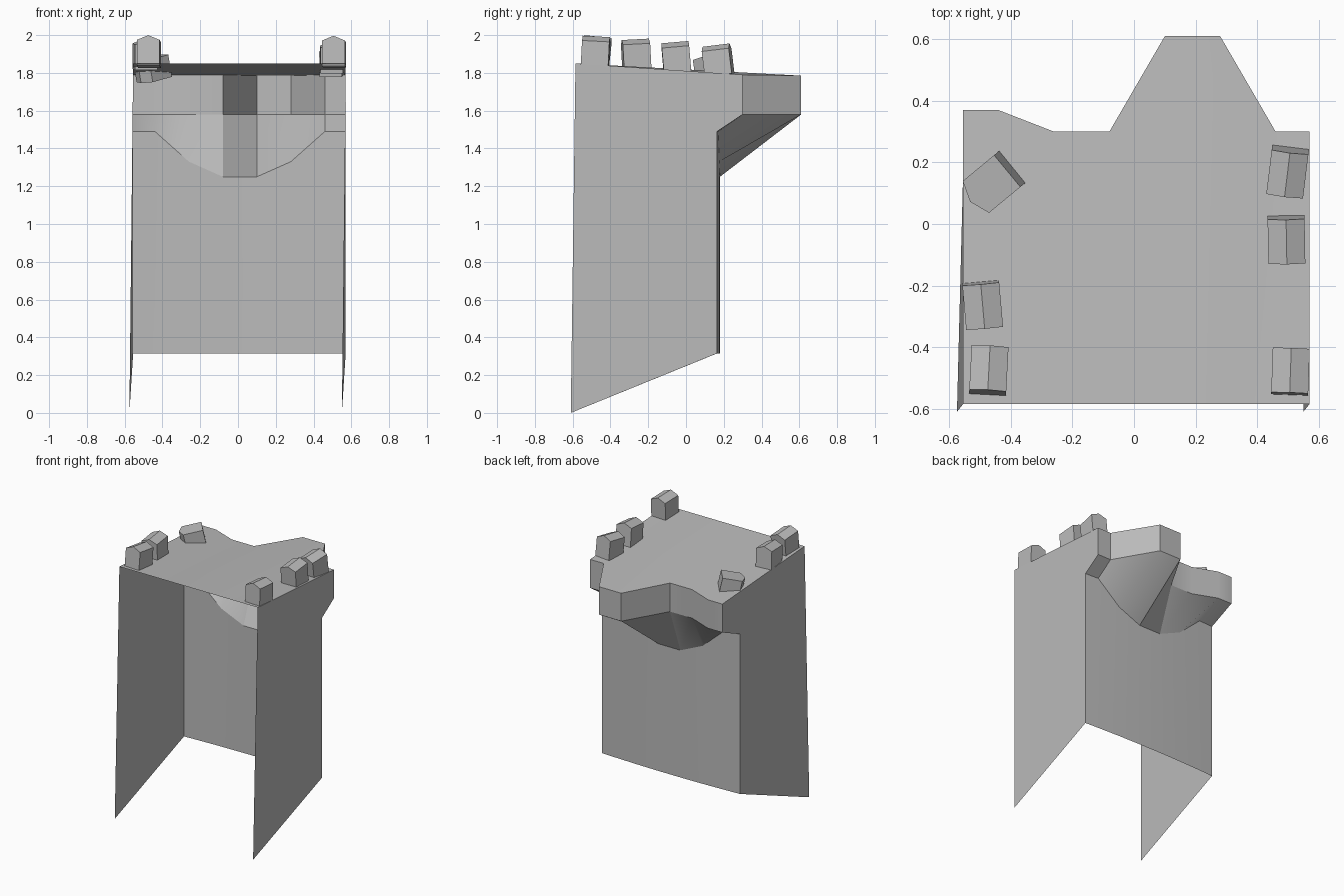
import bpy, bmesh, math
from mathutils import Matrix, Vector

cube = bpy.data.objects.get("Cube")
if cube:
    bpy.data.objects.remove(cube, do_unlink=True)

stone = bpy.data.materials.new("grey stone")
stone.use_nodes = True
stone.diffuse_color = (0.5, 0.5, 0.5, 1)
bsdf = next(n for n in stone.node_tree.nodes if n.type == 'BSDF_PRINCIPLED')
bsdf.inputs["Base Color"].default_value = (0.5, 0.5, 0.5, 1)


def make(name, verts, faces, smooth=False):
    mesh = bpy.data.meshes.new(name)
    mesh.from_pydata(verts, [], faces)
    mesh.materials.append(stone)
    obj = bpy.data.objects.new(name, mesh)
    bpy.context.collection.objects.link(obj)
    if smooth:
        bpy.ops.object.select_all(action='DESELECT')
        obj.select_set(True)
        bpy.context.view_layer.objects.active = obj
        bpy.ops.object.shade_smooth_by_angle(angle=math.radians(30))
    return obj


def sheet(name, upper, lower):
    """Strip of quads between two rows of points."""
    n = len(upper)
    faces = [(i, i + 1, n + i + 1, n + i) for i in range(n - 1)]
    return make(name, upper + lower, faces, smooth=True)


# Shared columns: x, overhang depth, height where the corbel meets the wall
columns = [(-0.555, 0.37, 1.49), (-0.44, 0.37, 1.49), (-0.26, 0.30, 1.33),
           (-0.08, 0.30, 1.25), (0.10, 0.61, 1.25), (0.28, 0.61, 1.33),
           (0.46, 0.30, 1.49), (0.57, 0.30, 1.49)]


def wall_y(x):
    return 0.18 - 0.015 * (x / 0.56) ** 2


front_edge = [(x, -0.585, 1.85) for x, y, z in columns]
lip_top = [(x, y, 1.79 - 0.015 * (y - 0.3)) for x, y, z in columns]
lip_base = [(x, y, 1.58) for x, y, z in columns]
corbel_base = [(x, wall_y(x), z) for x, y, z in columns]
wall_base = [(x, wall_y(x), 0.315) for x, y, z in columns]

# Open shell
sheet("roof_deck", front_edge, lip_top)
sheet("overhang_lip", lip_top, lip_base)
sheet("corbel", lip_base, corbel_base)
sheet("back_wall", corbel_base, wall_base)

# Side walls, splayed towards the lower front corner
for name, i, foot_x in (("left_wall", -1, 0.55), ("right_wall", 0, -0.575)):
    outline = [(foot_x, -0.61, 0), wall_base[i], corbel_base[i],
               lip_base[i], lip_top[i], front_edge[i]]
    order = list(range(len(outline)))
    make(name, outline, [order if i else order[::-1]])


# Gabled battlement blocks
def merlon(name, matrix, depth=0.145, w=0.06):
    gable = [(-w, 0), (w, 0), (w, 0.135), (0, 0.16), (-w, 0.135)]
    n = len(gable)
    verts = [matrix @ Vector((x, y, z)) for y in (-depth / 2, depth / 2) for x, z in gable]
    faces = [list(range(n)), list(range(2 * n - 1, n - 1, -1))]
    faces += [(i, i + n, (i + 1) % n + n, (i + 1) % n) for i in range(n)]
    make(name, verts, faces)


# Each block: x, y, pitch, yaw
blocks = {"left_front_merlon": (0.508, -0.483, -3, -2),
          "left_middle_merlon": (0.495, -0.045, 5, 1),
          "left_back_merlon": (0.5, 0.178, 7, -7),
          "right_front_merlon": (-0.472, -0.483, -6, -3),
          "right_middle_merlon": (-0.492, -0.26, 3, 5)}
for name, (x, y, pitch, yaw) in blocks.items():
    deck_z = 1.85 - 0.068 * (y + 0.585)
    merlon(name, Matrix.Translation((x, y, deck_z - 0.01))
           @ Matrix.Rotation(math.radians(yaw), 4, 'Z')
           @ Matrix.Rotation(math.radians(pitch), 4, 'X'))

# Toppled block lying with its gable face up
up = Vector((-0.75, -0.62, -0.21)).normalized()
depth_axis = (Vector((0, 0, 1)) - up.z * up).normalized()
side = depth_axis.cross(up)
lying = Matrix((side, depth_axis, up)).transposed().to_4x4()
merlon("toppled_merlon", Matrix.Translation((-0.402, 0.18, 1.838)) @ lying, 0.12, 0.067)
